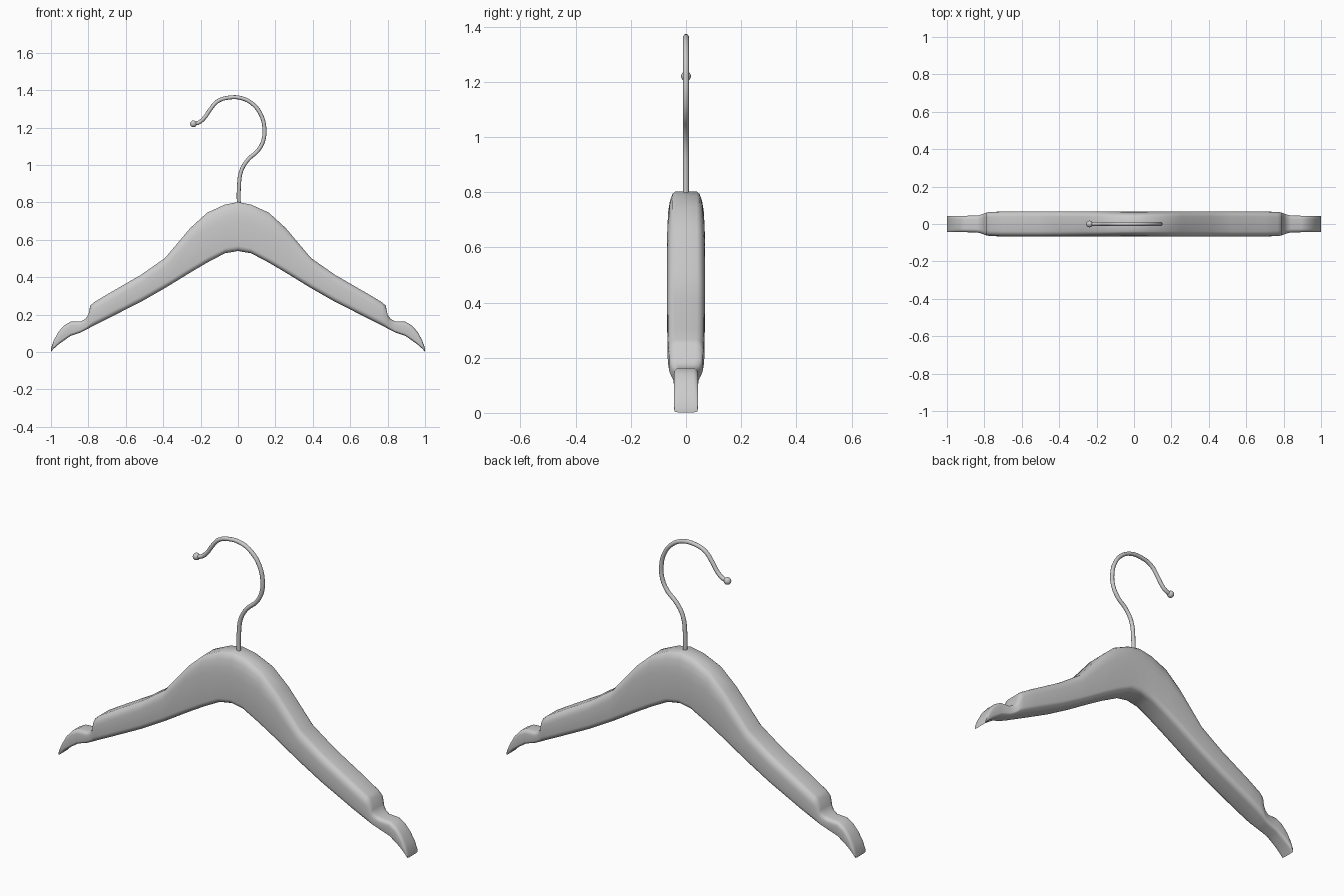
import bpy, bmesh, math

if "Cube" in bpy.data.objects:
    bpy.data.objects.remove(bpy.data.objects["Cube"])

# Stations along one arm: x, bottom z, top z, half thickness, corner drop
ARM = [
    (0.00, 0.540, 0.802, 0.066, 0.110),
    (0.07, 0.528, 0.788, 0.067, 0.105),
    (0.165, 0.478, 0.745, 0.068, 0.090),
    (0.255, 0.425, 0.663, 0.068, 0.070),
    (0.39, 0.342, 0.503, 0.068, 0.050),
    (0.52, 0.268, 0.412, 0.068, 0.045),
    (0.70, 0.177, 0.308, 0.067, 0.042),
    (0.77, 0.142, 0.266, 0.064, 0.040),
    (0.79, 0.131, 0.248, 0.061, 0.038),
    (0.80, 0.126, 0.200, 0.057, 0.026),
    (0.815, 0.118, 0.178, 0.051, 0.020),
    (0.84, 0.105, 0.164, 0.045, 0.018),
    (0.895, 0.086, 0.162, 0.044, 0.020),
    (0.93, 0.062, 0.142, 0.044, 0.020),
    (0.96, 0.040, 0.108, 0.044, 0.018),
    (0.985, 0.018, 0.062, 0.044, 0.012),
    (1.00, 0.002, 0.020, 0.042, 0.005),
]


def section(bottom, top, half, drop):
    """Rounded rectangle in y/z, going once around."""
    side = []
    ry, rb = half * 0.42, min(0.028, drop * 0.7)
    for i in range(5):
        a = math.pi / 2 * (1 - i / 4)
        side.append((half - ry + ry * math.cos(a), top - drop + drop * math.sin(a)))
    for i in range(5):
        a = -math.pi / 2 * i / 4
        side.append((half - ry + ry * math.cos(a), bottom + rb + rb * math.sin(a)))
    return side + [(-y, z) for y, z in reversed(side)]


# Wooden body: loft through mirrored stations
stations = [(-s[0], *s[1:]) for s in reversed(ARM[1:])] + ARM
bm = bmesh.new()
rings = [[bm.verts.new((x, y, z)) for y, z in section(*rest)] for x, *rest in stations]
for a, b in zip(rings, rings[1:]):
    n = len(a)
    for i in range(n):
        j = (i + 1) % n
        bm.faces.new((a[i], a[j], b[j], b[i]))
bm.faces.new(rings[0])
bm.faces.new(rings[-1])
bmesh.ops.recalc_face_normals(bm, faces=bm.faces)
mesh = bpy.data.meshes.new("hanger_body")
bm.to_mesh(mesh)
bm.free()
body = bpy.data.objects.new("hanger_body", mesh)
bpy.context.collection.objects.link(body)


def make_active(ob):
    bpy.ops.object.select_all(action='DESELECT')
    ob.select_set(True)
    bpy.context.view_layer.objects.active = ob


make_active(body)
bpy.ops.object.shade_smooth_by_angle(angle=math.radians(50))

# Wire hook: round tube along a smooth path
PATH = [(0.005, 0.76), (0.005, 0.88), (0.018, 0.97), (0.055, 1.03), (0.105, 1.075),
        (0.135, 1.13), (0.141, 1.20), (0.122, 1.27), (0.080, 1.325), (0.02, 1.357),
        (-0.05, 1.360), (-0.11, 1.340), (-0.15, 1.295), (-0.18, 1.252),
        (-0.21, 1.227), (-0.24, 1.220)]
curve = bpy.data.curves.new("wire_hook", 'CURVE')
curve.dimensions = '3D'
curve.bevel_depth = 0.0105
curve.bevel_resolution = 3
curve.resolution_u = 4
curve.use_fill_caps = True
spline = curve.splines.new('BEZIER')
spline.bezier_points.add(len(PATH) - 1)
for p, (x, z) in zip(spline.bezier_points, PATH):
    p.co = (x, 0, z)
    p.handle_left_type = p.handle_right_type = 'AUTO'
hook = bpy.data.objects.new("wire_hook", curve)
bpy.context.collection.objects.link(hook)
make_active(hook)
bpy.ops.object.convert(target='MESH')
bpy.ops.object.shade_smooth_by_angle(angle=math.radians(50))

# Ball on the hook end
bpy.ops.mesh.primitive_uv_sphere_add(segments=16, ring_count=10, radius=0.018,
                                     location=(-0.238, 0, 1.22))
bpy.context.object.name = "hook_ball"
bpy.ops.object.shade_smooth()
